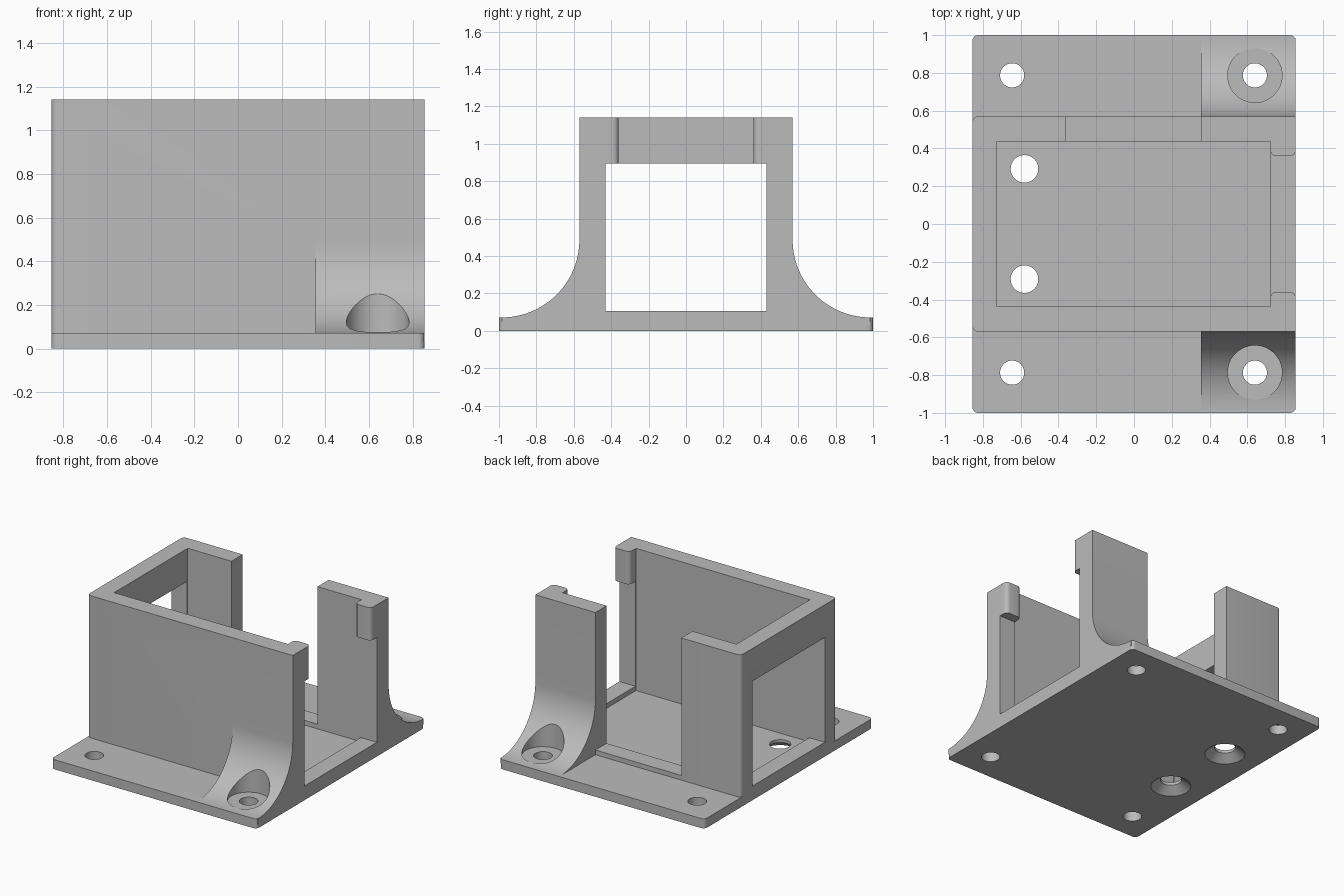
import bpy
import bmesh
from math import cos, sin, pi, radians
from mathutils import Vector

cube = bpy.data.objects.get("Cube")
if cube:
    bpy.data.objects.remove(cube, do_unlink=True)

grey = bpy.data.materials.new("plain grey")
grey.use_nodes = True
grey.diffuse_color = (0.5, 0.5, 0.5, 1)
grey.node_tree.nodes["Principled BSDF"].inputs["Base Color"].default_value = (0.5, 0.5, 0.5, 1)

# Main dimensions
HALF_X, WALL_Y, PLATE_Z, TOP_Z = 0.855, 0.57, 0.072, 1.142
SILL_Z, HEAD_Z, INNER_Y, END_X = 0.107, 0.895, 0.43, 0.722


def extrude(name, points, depth):
    """Solid made by sweeping a closed outline along a vector."""
    bm = bmesh.new()
    face = bm.faces.new([bm.verts.new(p) for p in points])
    swept = bmesh.ops.extrude_face_region(bm, geom=[face])
    verts = [g for g in swept["geom"] if isinstance(g, bmesh.types.BMVert)]
    bmesh.ops.translate(bm, verts=verts, vec=Vector(depth))
    bmesh.ops.recalc_face_normals(bm, faces=bm.faces)
    mesh = bpy.data.meshes.new(name)
    bm.to_mesh(mesh)
    bm.free()
    ob = bpy.data.objects.new(name, mesh)
    bpy.context.collection.objects.link(ob)
    mesh.materials.append(grey)
    return ob


def block(name, x, y, z, radii=(0, 0, 0, 0)):
    """Box from ranges; radii round the upright corners (++, -+, --, +-)."""
    corners = [(1, 1), (0, 1), (0, 0), (1, 0)]
    pts = []
    for i, ((cx, cy), r) in enumerate(zip(corners, radii)):
        mx = x[cx] + (r if cx == 0 else -r)
        my = y[cy] + (r if cy == 0 else -r)
        for k in range(7 if r else 1):
            a = (i + k / 6) * pi / 2
            pts.append((mx + r * cos(a), my + r * sin(a), z[0]))
    return extrude(name, pts, (0, 0, z[1] - z[0]))


def cone(name, x, y, z, r1, r2):
    bpy.ops.mesh.primitive_cone_add(vertices=48, radius1=r1, radius2=r2, depth=z[1] - z[0],
                                    location=(x, y, (z[0] + z[1]) / 2))
    ob = bpy.context.object
    ob.name = name
    ob.data.materials.append(grey)
    return ob


def combine(target, tool, operation):
    mod = target.modifiers.new(operation.lower(), "BOOLEAN")
    mod.operation, mod.solver, mod.object = operation, "EXACT", tool
    bpy.ops.object.select_all(action="DESELECT")
    bpy.context.view_layer.objects.active = target
    target.select_set(True)
    bpy.ops.object.modifier_apply(modifier=mod.name)
    bpy.data.objects.remove(tool, do_unlink=True)


# Base plate and outer box
R = 0.03
housing = block("housing", (-HALF_X, HALF_X), (-1, 1), (0, PLATE_Z), (R, R, R, R))
walls = block("walls", (-HALF_X, HALF_X), (-WALL_Y, WALL_Y), (0.02, TOP_Z), (0, R, R, 0))
combine(housing, walls, "UNION")

# Curved gussets with counterbored seats
FILLET, GUSSET_X = 0.415, 0.355
for s in (-1, 1):
    cy, cz = WALL_Y + FILLET, PLATE_Z + FILLET
    arc = [(pi + k * pi / 48) for k in range(25)]
    pts = [(cy + FILLET * cos(a), cz + FILLET * sin(a)) for a in arc]
    pts += [(cy, 0.03), (WALL_Y - 0.05, 0.03), (WALL_Y - 0.05, cz)]
    gusset = extrude("gusset", [(GUSSET_X, s * y, z) for y, z in pts], (HALF_X - GUSSET_X, 0, 0))
    combine(housing, gusset, "UNION")
    combine(housing, cone("seat", 0.64, s * 0.787, (PLATE_Z, 0.6), 0.144, 0.144), "DIFFERENCE")

# Cavity, end window, open end and side gap
cuts = [
    ((-0.725, END_X), (-INNER_Y - 0.007, INNER_Y + 0.007), (PLATE_Z, 2)),
    ((-1, 1), (-INNER_Y, INNER_Y), (SILL_Z, HEAD_Z)),
    ((0.5, 1), (-INNER_Y, INNER_Y), (SILL_Z, 2)),
    ((-0.36, GUSSET_X), (0.3, 0.7), (SILL_Z, 2)),
]
for x, y, z in cuts:
    combine(housing, block("opening", x, y, z), "DIFFERENCE")

# Screw holes, and countersunk holes in the floor
for s in (-1, 1):
    for x in (-0.645, 0.64):
        combine(housing, cone("hole", x, s * 0.787, (-0.1, 0.3), 0.064, 0.064), "DIFFERENCE")
    combine(housing, cone("hole", -0.58, s * 0.292, (-0.1, 0.3), 0.073, 0.073), "DIFFERENCE")
    combine(housing, cone("countersink", -0.58, s * 0.292, (-0.02, 0.05), 0.166, 0.073), "DIFFERENCE")

# Rounded retaining lips at the open end
for s in (-1, 1):
    y = sorted((s * 0.36, s * (INNER_Y + 0.05)))
    radii = (0, 0, R, R) if s > 0 else (R, R, 0, 0)
    combine(housing, block("lip", (END_X, HALF_X), y, (HEAD_Z, TOP_Z), radii), "UNION")

housing.select_set(True)
bpy.context.view_layer.objects.active = housing
bpy.ops.object.shade_smooth_by_angle(angle=radians(30))
